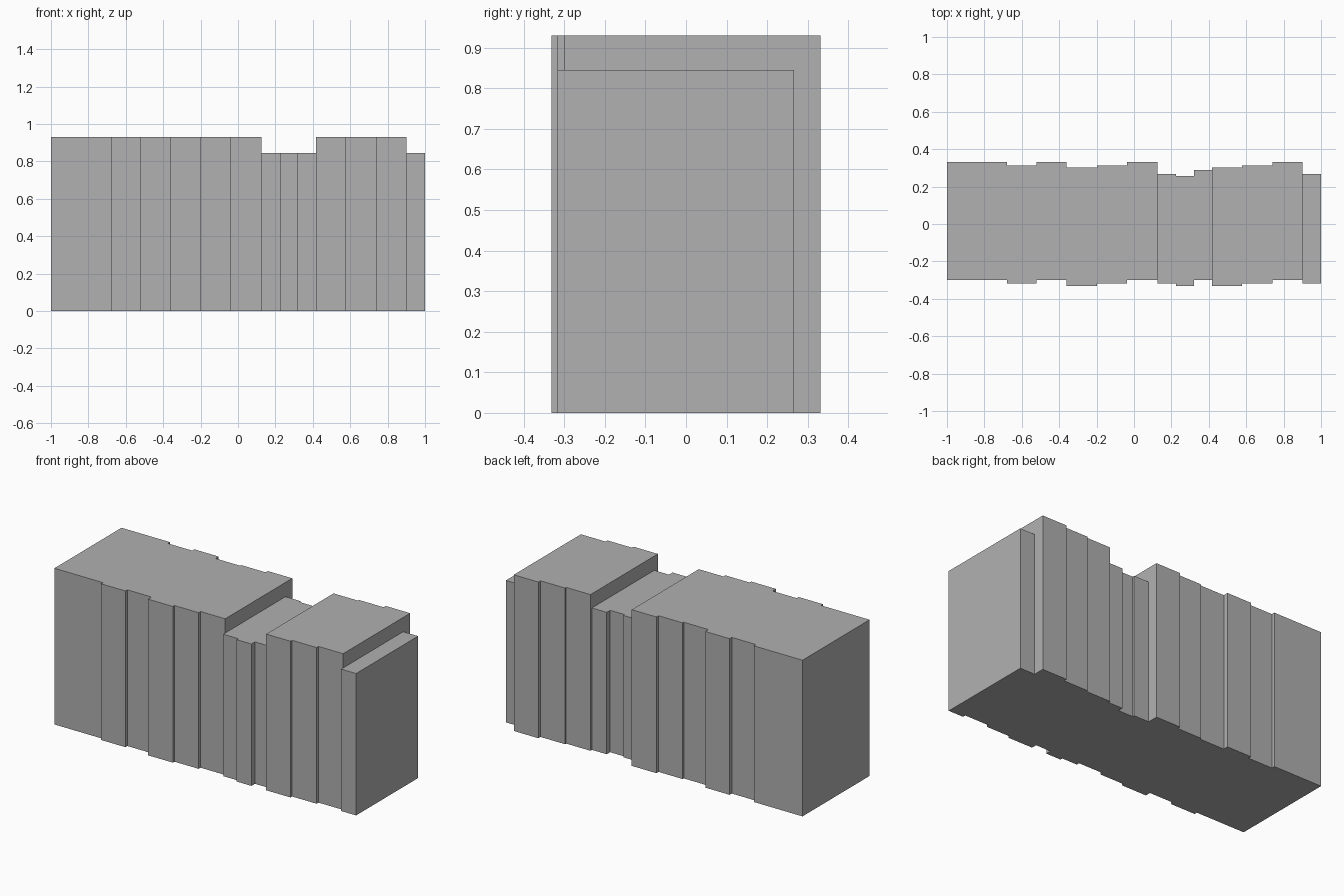
import bpy
import bmesh

cube = bpy.data.objects.get("Cube")
if cube:
    bpy.data.objects.remove(cube, do_unlink=True)

# One plain grey for every block
grey = bpy.data.materials.new("concrete_grey")
grey.use_nodes = True
colour = (0.44, 0.44, 0.44, 1)
grey.diffuse_color = colour
grey.node_tree.nodes["Principled BSDF"].inputs["Base Color"].default_value = colour

TALL, LOW = 0.93, 0.845
# Shared facade depths, so the stepped bays line up between blocks
FLUSH, MID, PROUD = -0.299, -0.317, -0.332
FULL, STEP, DEEP = 0.332, 0.312, 0.302


def block(name, start, height, bays):
    """Extrude a stepped plan; each bay is (right edge x, front y, back y)."""
    front, back = [], []
    left = start
    for right, y_front, y_back in bays:
        front += [(left, y_front), (right, y_front)]
        back += [(left, y_back), (right, y_back)]
        left = right
    bm = bmesh.new()
    plan = bm.faces.new([bm.verts.new((x, y, 0)) for x, y in front + back[::-1]])
    top = bmesh.ops.extrude_face_region(bm, geom=[plan], use_keep_orig=True)["geom"]
    verts = [v for v in top if isinstance(v, bmesh.types.BMVert)]
    bmesh.ops.translate(bm, verts=verts, vec=(0, 0, height))
    bmesh.ops.recalc_face_normals(bm, faces=bm.faces)
    mesh = bpy.data.meshes.new(name)
    bm.to_mesh(mesh)
    bm.free()
    mesh.materials.append(grey)
    obj = bpy.data.objects.new(name, mesh)
    bpy.context.collection.objects.link(obj)


# Long tall block
block("main_block", -1.0, TALL, [
    (-0.68, FLUSH, FULL), (-0.52, MID, STEP), (-0.36, FLUSH, FULL),
    (-0.197, PROUD, DEEP), (-0.037, MID, STEP), (0.125, FLUSH, FULL)])

# Lower link between the tall blocks
block("link_block", 0.125, LOW, [
    (0.224, MID, 0.268), (0.321, PROUD, 0.256), (0.418, FLUSH, 0.288)])

# Short tall block
block("short_block", 0.418, TALL, [
    (0.578, PROUD, DEEP), (0.74, MID, STEP), (0.902, FLUSH, FULL)])

# Low end bay
block("end_bay", 0.902, LOW, [(1.0, MID, 0.266)])
